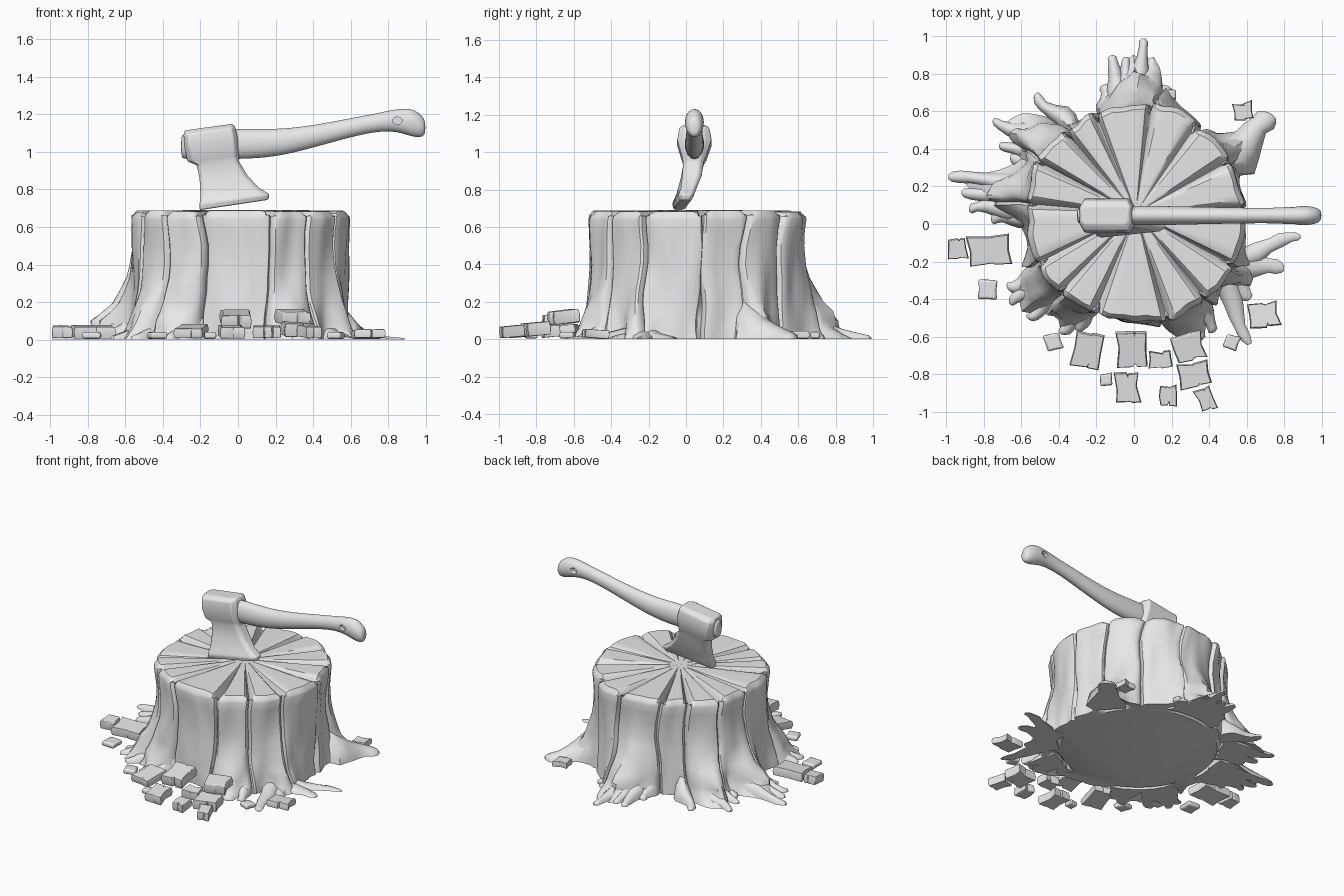
import bpy, bmesh, math, random
from mathutils import Vector, Matrix, noise

random.seed(4)
cube = bpy.data.objects.get("Cube")
if cube:
    bpy.data.objects.remove(cube)

grey = bpy.data.materials.new("plain_grey")
grey.use_nodes = True
grey.diffuse_color = (0.8, 0.8, 0.8, 1)
grey.node_tree.nodes["Principled BSDF"].inputs["Base Color"].default_value = (0.8, 0.8, 0.8, 1)


def loft(name, rings, angle=40):
    """Skin a list of equal-length point rings and cap both ends."""
    bm = bmesh.new()
    rows = [[bm.verts.new(p) for p in ring] for ring in rings]
    n = len(rows[0])
    for a, b in zip(rows, rows[1:]):
        for i in range(n):
            j = (i + 1) % n
            bm.faces.new((a[i], a[j], b[j], b[i]))
    bm.faces.new(rows[0][::-1])
    bm.faces.new(rows[-1])
    bmesh.ops.recalc_face_normals(bm, faces=bm.faces)
    mesh = bpy.data.meshes.new(name)
    bm.to_mesh(mesh)
    bm.free()
    mesh.materials.append(grey)
    obj = bpy.data.objects.new(name, mesh)
    bpy.context.collection.objects.link(obj)
    bpy.ops.object.select_all(action='DESELECT')
    obj.select_set(True)
    bpy.context.view_layer.objects.active = obj
    bpy.ops.object.shade_smooth_by_angle(angle=math.radians(angle))
    return obj


def bevel(obj, width):
    mod = obj.modifiers.new("soft_edges", 'BEVEL')
    mod.width = width
    mod.segments = 2


def circle(n):
    return [(math.cos(math.tau * i / n), math.sin(math.tau * i / n)) for i in range(n)]


# Stump: split wedges with narrow overlapping cracks, flaring into roots
CENTRE = Vector((0.01, 0.06, 0))
TOP = 0.69
SPLITS = [2, 28, 52, 78, 111, 129, 151, 176, 207, 228, 250, 284, 309, 333]
FLARES = [(90, .21, 14), (33, .12, 10), (143, .19, 11), (171, .25, 11), (218, .17, 12),
          (238, .1, 8), (298, .12, 13), (330, .1, 9)]
STEPS = (0, .015, .04, .09, .18, .3, .4, .5, .6, .7, .82, .91, .96, .985)

columns = []
for k, start in enumerate(SPLITS):
    span = (SPLITS[(k + 1) % len(SPLITS)] - start) % 360
    bulge, drop = random.uniform(-.012, .015), random.uniform(0, .012)
    tilt = random.uniform(-.03, .03)
    for s in STEPS:
        edge = min(s, 1 - s) * span
        columns.append((start + s * span, math.exp(-(edge / .9) ** 2),
                        math.exp(-(edge / 2) ** 2), bulge + tilt * (s - .5), drop))


def flare(deg, z):
    total = 0
    for a, amount, width in FLARES:
        d = (deg - a + 180) % 360 - 180
        total += amount * math.exp(-(d / width) ** 2)
    ragged = 1 + .45 * noise.noise(Vector((deg * .14, z * 9, 2)))
    return total * ragged * (1.0 - min(z / .5, 1)) ** 2 * 1.25


def bark_point(column, z, inset=0.0):
    deg, crack, notch, bulge, drop = column
    deg += 5 * noise.noise(Vector((deg * .02, z * 3.5, 7)))
    a = math.radians(deg)
    out = Vector((math.cos(a), math.sin(a), 0))
    r = .582 + bulge - .03 * crack - inset + flare(deg, z)
    r += .02 * noise.noise(out * 6 + Vector((0, 0, z * 3)))
    r -= .012 * math.sin(math.pi * z / TOP)
    return CENTRE + out * r + Vector((0, 0, z))


def top_point(column, f):
    p = CENTRE + (bark_point(column, TOP, .03) - CENTRE) * f
    depth = .06 * column[2] * min(1, max(0, f - .15) * 1.8)
    p.z = TOP - depth - column[4] * f
    return p


def underside_point(column, f, lift):
    deg = math.radians(column[0])
    p = CENTRE + Vector((math.cos(deg), math.sin(deg), 0)) * .55 * f
    p.z = min(lift, flare(column[0], 0) * .3)
    return p


rings = [[underside_point(c, .95, 0) for c in columns],
         [underside_point(c, 1, .04) for c in columns]]
rings += [[bark_point(c, z) for c in columns]
          for z in (0, .03, .06, .1, .15, .2, .26, .33, .4, .5, .58, .64)]
rings.append([bark_point(c, TOP - .025 - c[4], .006) for c in columns])
for f in (1, .95, .8, .6, .4, .25, .12, .02):
    rings.append([top_point(c, f) for c in columns])
loft("stump", rings, 35)


# Root toes: flattened knobbly fingers lying on the ground
def root_toe(deg, x, y, thick=.065, high=.17):
    a = math.radians(deg)
    base = CENTRE + Vector((math.cos(a), math.sin(a), 0)) * .55
    tip = Vector((x, y, 0))
    along = (tip - base).normalized()
    side = Vector((-along.y, along.x, 0))
    bend = random.uniform(-.025, .025)
    toe = []
    for t, w, h in ((0, 1, 1), (.2, 1, .75), (.4, .85, .5), (.58, .7, .35), (.74, .55, .25),
                    (.87, .45, .18), (.96, .35, .13), (1, .15, .07)):
        mid = base.lerp(tip, t) + side * bend * math.sin(t * 6)
        w *= thick * random.uniform(.8, 1.2)
        toe.append([mid + side * w * c + Vector((0, 0, high * h * max(0, s)))
                    for c, s in circle(10)])
    loft("root_toe", toe, 50)


for toe in [(90, .05, .99), (98, -.12, .9), (94, -.04, .89), (84, .11, .84), (78, .17, .74),
            (104, -.17, .74), (30, .75, .57, .12, .22), (128, -.52, .7), (139, -.75, .56),
            (145, -.72, .42), (150, -.66, .36), (164, -.99, .25), (170, -.92, .17),
            (176, -.88, .07), (180, -.76, .01), (214, -.68, -.33), (219, -.66, -.43),
            (224, -.57, -.5), (238, -.4, -.58), (243, -.3, -.57), (290, .2, -.56),
            (300, .36, -.62, .09), (306, .42, -.58), (324, .62, -.64, .06, .08),
            (331, .8, -.24, .08, .08), (333, .89, -.07, .06, .07), (328, .62, -.4, .08, .09)]:
    root_toe(*toe)


# Axe head: chamfered sections from the poll down to the cutting edge
def head_section(left, right, half, y, skew=0.0):
    ring = []
    for s, side in ((0, -.6), (.08, -1), (.92, -1), (1, -.6), (1, .6), (.92, 1), (.08, 1), (0, .6)):
        x = left[0] + (right[0] - left[0]) * s
        z = left[1] + (right[1] - left[1]) * s
        ring.append(Vector((x, y + half * side + skew * (s - .5), z)))
    return ring


head = loft("axe_head", [head_section(*s) for s in (
    ((-.285, 1.115), (-.03, 1.15), .05, .045),
    ((-.29, 1.09), (-.015, 1.135), .08, .045),
    ((-.285, 1.03), (0, 1.07), .092, .045),
    ((-.27, .95), (.005, .98), .065, .043),
    ((-.22, .93), (.005, .95), .055, .04),
    ((-.205, .86), (.05, .875), .052, .028, .01),
    ((-.2, .77), (.11, .81), .042, .002, .03),
    ((-.205, .72), (.168, .775), .042, -.015, .04),
    ((-.205, .69), (.162, .745), .03, -.02, .04))], 30)
bevel(head, .007)

# Axe handle: oval sections along a gentle curve
handle = loft("axe_handle", [
    [Vector((x, .045 + wide * c, z + tall * s)) for c, s in circle(12)]
    for x, z, tall, wide in (
        (-.305, 1.03, .07, .045), (-.28, 1.03, .07, .045), (0, 1.045, .088, .056),
        (.2, 1.045, .076, .052), (.4, 1.082, .062, .047), (.6, 1.13, .052, .043),
        (.75, 1.16, .05, .042), (.85, 1.17, .063, .05), (.93, 1.157, .08, .055),
        (.98, 1.137, .062, .042), (1, 1.13, .035, .025))], 50)
smooth = handle.modifiers.new("rounding", 'SUBSURF')
smooth.levels = smooth.render_levels = 2

# Shallow hanging hole sunk into both sides of the handle
for near, far in ((-.1, .03), (.06, .2)):
    hole = loft("hole_cutter", [[Vector((.85 + .025 * c, y, 1.167 + .02 * s))
                                 for c, s in circle(16)] for y in (near, far)])
    hole.hide_render = True
    hole.hide_set(True)
    cut = handle.modifiers.new("hanging_hole", 'BOOLEAN')
    cut.object = hole
    cut.operation = 'DIFFERENCE'


# Wood chips: rough split blocks and small star-shaped splinters
def chip(name, outline, x, y, height, turn, lift, lean):
    rings = [[Vector((px * f, py * f, h)) for px, py in outline]
             for f, h in ((.94, 0), (1, height * .5), (.93, height))]
    obj = loft(name, rings, 35)
    obj.matrix_world = (Matrix.Translation((x, y, lift)) @ Matrix.Rotation(math.radians(turn), 4, 'Z')
                        @ Matrix.Rotation(math.radians(lean), 4, 'X'))
    bevel(obj, .009)


def block(x, y, w, d, turn=0, lift=.012, height=.06, lean=5):
    def j():
        return random.uniform(-.008, .008)
    outline = [(a * w / 2 + j(), b * d / 2 + j()) for a, b in
               ((-1, -1), (.1, -.96), (.18, -.85), (.26, -.96), (1, -1), (.93, 0),
                (1, 1), (.2, .95), (.12, .86), (.04, .95), (-1, 1), (-.94, 0))]
    chip("wood_block", outline, x, y, height, turn, lift, lean)


def splinter(x, y, size):
    outline = []
    for i, (c, s) in enumerate(circle(8)):
        r = size * (random.uniform(.95, 1.2) if i % 2 else random.uniform(.65, .8))
        outline.append((r * c, r * s))
    chip("splinter", outline, x, y, .035, random.uniform(-20, 20), .004, 0)


for b in [(-.25, -.67, .15, .2, -8, .02, .05, 8), (-.01, -.66, .17, .2, 0, .075, .07, 10),
          (.29, -.65, .16, .15, 15, .085, .07, 7), (.32, -.8, .16, .13, 10, .02, .07),
          (-.04, -.87, .13, .16, 5), (.69, -.49, .17, .13, 8, .006, .045, -4),
          (-.77, -.14, .23, .16, 4), (-.94, -.13, .1, .11, 5), (.38, -.93, .09, .13, 20),
          (.18, -.91, .09, .11), (.14, -.72, .12, .09), (.58, .6, .11, .09, 10, .005, .04, 0)]:
    block(*b)
for s in [(-.78, -.35, .07), (-.43, -.63, .06), (.52, -.63, .05), (-.15, -.83, .045), (.2, .69, .035)]:
    splinter(*s)
